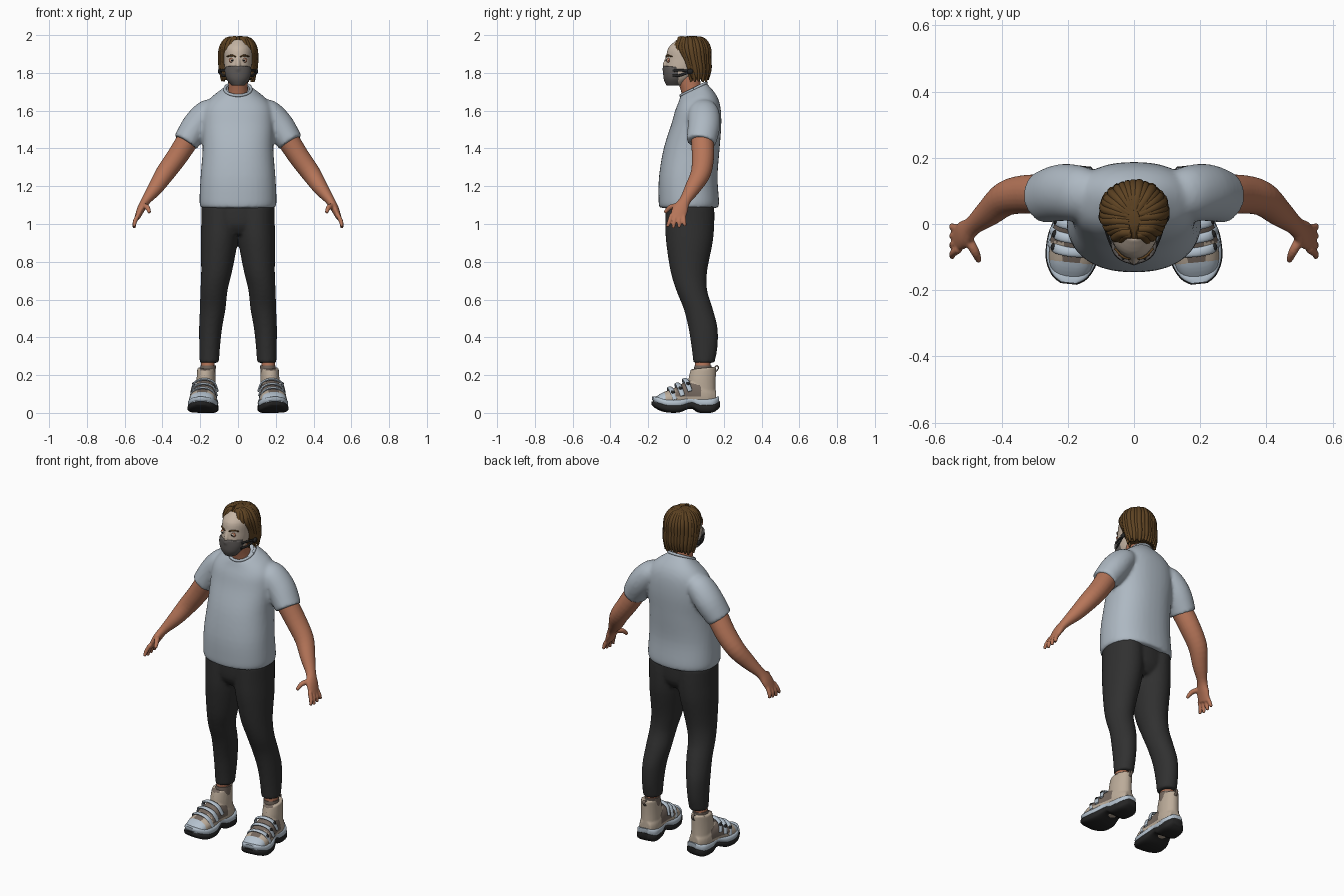
import bpy, bmesh, math, random
from mathutils import Vector, Matrix

random.seed(4)
if "Cube" in bpy.data.objects:
    bpy.data.objects.remove(bpy.data.objects["Cube"])

X, Y, Z = Vector((1, 0, 0)), Vector((0, 1, 0)), Vector((0, 0, 1))


def colour(name, r, g, b):
    m = bpy.data.materials.new(name)
    m.use_nodes = True
    m.diffuse_color = (r, g, b, 1)
    bsdf = m.node_tree.nodes["Principled BSDF"]
    bsdf.inputs["Base Color"].default_value = (r, g, b, 1)
    bsdf.inputs["Roughness"].default_value = 0.8
    return m


SHIRT = colour("shirt_grey", .42, .48, .54)
TROUSER = colour("charcoal", .03, .03, .03)
SKIN = colour("tan_skin", .47, .18, .10)
HAIR = colour("brown_hair", .11, .055, .016)
MASK = colour("mask_grey", .11, .10, .095)
FACE = colour("pale_face", .56, .46, .37)
BEIGE = colour("shoe_beige", .50, .41, .32)
TAUPE = colour("shoe_taupe", .18, .14, .115)
PALE = colour("shoe_pale_blue", .46, .54, .62)
BLACK = colour("sole_black", .018, .018, .018)


def spline(keys, steps):
    """Catmull-Rom interpolation of whole key tuples."""
    out = []
    for i in range(len(keys) - 1):
        a, b, c, d = (keys[max(0, min(len(keys) - 1, i + k))] for k in (-1, 0, 1, 2))
        for s in range(steps):
            t = s / steps
            out.append([.5 * (2*q + (r-p)*t + (2*p-5*q+4*r-w)*t*t + (3*q-p-3*r+w)*t**3)
                        for p, q, r, w in zip(a, b, c, d)])
    return out + [list(keys[-1])]


def loft(bm, keys, ref=X, axis=None, power=2.0, n=24, steps=4, side=1):
    """Skin elliptical rings; each key is x, y, z, radius_u, radius_v, tilt."""
    keys = [tuple(k) + (0,) * (6 - len(k)) for k in keys]
    ks = spline(keys, steps)
    pts = [Vector((side * k[0], k[1], k[2])) for k in ks]
    rings = []
    for i, k in enumerate(ks):
        t = axis or (pts[min(i + 1, len(pts) - 1)] - pts[max(i - 1, 0)]).normalized()
        u = (ref - t * ref.dot(t)).normalized()
        v = t.cross(u)
        ring = []
        for j in range(n):
            a = math.tau * j / n
            c, s = (math.copysign(abs(f) ** (2 / power), f) for f in (math.cos(a), math.sin(a)))
            p = pts[i] + u * c * max(k[3], .001) + v * s * max(k[4], .001)
            p.z += k[5] * s * k[4]
            ring.append(bm.verts.new(p))
        rings.append(ring)
    for r, q in zip(rings, rings[1:]):
        for j in range(n):
            bm.faces.new((r[j], r[(j + 1) % n], q[(j + 1) % n], q[j]))
    bm.faces.new(rings[0][::-1])
    bm.faces.new(rings[-1])


def ball(bm, pos, size):
    m = Matrix.Translation(pos) @ Matrix.Diagonal((*size, 1))
    bmesh.ops.create_uvsphere(bm, u_segments=20, v_segments=12, radius=1, matrix=m)


def part(name, bm, mats, voxel=0, relax=3, rule=None, place=None, mirror=False):
    """Turn a bmesh into an object, optionally fusing overlaps into one skin."""
    bmesh.ops.recalc_face_normals(bm, faces=bm.faces)
    me = bpy.data.meshes.new(name)
    bm.to_mesh(me)
    bm.free()
    ob = bpy.data.objects.new(name, me)
    bpy.context.collection.objects.link(ob)
    if voxel:
        mod = ob.modifiers.new("fuse", 'REMESH')
        mod.mode, mod.voxel_size = 'VOXEL', voxel
        mod = ob.modifiers.new("relax", 'SMOOTH')
        mod.factor, mod.iterations = .5, relax
        dg = bpy.context.evaluated_depsgraph_get()
        me = bpy.data.meshes.new_from_object(ob.evaluated_get(dg))
        ob.modifiers.clear()
        ob.data = me
    me.materials.clear()
    for m in mats:
        me.materials.append(m)
    me.shade_smooth()
    me.set_sharp_from_angle(angle=math.radians(50))
    for p in me.polygons:
        p.material_index = rule(p.center, p.normal) if rule else 0
    if place:
        me.transform(place)
    if mirror:
        ob.modifiers.new("mirror", 'MIRROR').use_mirror_merge = False
    return ob


# Shirt: torso and both sleeves in one skin
bm = bmesh.new()
loft(bm, [(0, .015, 1.085, .196, .155), (0, .015, 1.12, .204, .16), (0, .012, 1.25, .198, .155),
          (0, .03, 1.4, .187, .148), (0, .055, 1.53, .19, .132), (0, .062, 1.61, .182, .12, .1),
          (0, .06, 1.66, .15, .102, .2), (0, .045, 1.7, .095, .077, .4),
          (0, .04, 1.715, .068, .067, .5)], axis=Z, power=2.3, n=40)
for s in (1, -1):
    loft(bm, [(.11, .09, 1.62, .06, .045), (.16, .093, 1.59, .082, .07), (.22, .095, 1.52, .086, .077),
              (.278, .08, 1.432, .078, .068)], ref=Y, side=s, n=32)
part("shirt", bm, [SHIRT], voxel=.01, relax=5)

# Ribbed collar
bm = bmesh.new()
loft(bm, [(.07 * math.cos(a), .04 + .068 * math.sin(a), 1.714 + .034 * math.sin(a), .008, .008)
          for a in (math.tau * i / 16 for i in range(17))], ref=Z, n=8, steps=2)
part("collar", bm, [SHIRT])

# Trousers
bm = bmesh.new()
loft(bm, [(0, .02, .945, .12, .09), (0, .02, 1.0, .188, .122), (0, .02, 1.1, .19, .128)], axis=Z, n=40)
for s in (1, -1):
    loft(bm, [(.152, .095, .265, .051, .056), (.15, .098, .35, .055, .069), (.145, .09, .45, .061, .077),
              (.134, .065, .55, .068, .077), (.127, .03, .65, .072, .082), (.113, .015, .75, .082, .097),
              (.1, .018, .9, .097, .123), (.095, .02, 1.0, .1, .13), (.095, .02, 1.1, .1, .13)],
         axis=Z, side=s, n=32)
part("trousers", bm, [TROUSER], voxel=.01)

# Arms with hands, thumb and four fingers
bm = bmesh.new()
loft(bm, [(.25, .085, 1.47, .06, .06), (.32, .09, 1.36, .059, .056), (.385, .078, 1.27, .053, .051),
          (.438, .035, 1.19, .042, .04), (.487, -.005, 1.125, .03, .025), (.513, -.03, 1.08, .042, .021),
          (.535, -.045, 1.03, .04, .014)], ref=Y)
for i in range(4):
    y = -.076 + .021 * i
    drop = .008 * abs(i - 1.3)
    loft(bm, [(.528, y, 1.05, .012, .012), (.546, y - .012 + .005 * i, 1.012, .0115, .0115),
              (.55, y - .024 + .011 * i, .975 + drop, .008, .008)], ref=Y, n=12)
loft(bm, [(.508, -.035, 1.095, .015, .015), (.482, -.08, 1.09, .014, .014),
          (.468, -.112, 1.06, .009, .009)], ref=Z, n=12)
part("arms", bm, [SKIN], voxel=.005, relax=2, mirror=True)

# Bare ankles and socks
for name, mat, lo, hi, r in (("ankles", SKIN, .18, .3, .036), ("socks", TAUPE, .17, .252, .041)):
    bm = bmesh.new()
    loft(bm, [(.162, .088, lo, r, r + .006), (.158, .09, hi, r, r + .005)], axis=Z)
    part(name, bm, [mat], mirror=True)

# Shoes, shaped toe-forward and then turned slightly outward
PLACE = Matrix.Translation((.178, 0, 0)) @ Matrix.Rotation(math.radians(6), 4, 'Z')


def shoe_paint(c, n):
    if c.y < -.115:
        return 2
    if abs(c.x) < .028 and n.z > .3 and c.y < .05:
        return 1
    if -.06 < c.y < .075 and .085 < c.z < .165 - .3 * abs(c.y):
        return 1
    return 0


bm = bmesh.new()
loft(bm, [(0, .158, .08, .035, .04), (0, .11, .085, .055, .065), (0, .02, .095, .06, .075),
          (0, -.06, .077, .07, .056), (0, -.13, .063, .064, .042), (0, -.172, .053, .04, .022)],
     ref=X, axis=-Y, power=2.4)
loft(bm, [(0, .095, .08, .052, .065), (0, .085, .16, .051, .073), (0, .093, .238, .047, .068, .1)], axis=Z)
part("shoe_uppers", bm, [BEIGE, TAUPE, PALE], voxel=.006, rule=shoe_paint, place=PLACE, mirror=True)

SOLE = [(.177, .045, .03, .018), (.14, .028, .06, .026), (.07, .028, .062, .027), (.025, .042, .06, .018),
        (-.04, .026, .078, .024), (-.11, .027, .078, .023), (-.16, .042, .055, .018), (-.182, .052, .025, .009)]
for name, mat, lift, grow in (("outsoles", BLACK, 0, 1), ("midsoles", PALE, .025, .98)):
    bm = bmesh.new()
    loft(bm, [(0, y * grow, z + lift, w * grow, h) for y, z, w, h in SOLE], axis=-Y, power=3.5)
    part(name, bm, [mat], place=PLACE, mirror=True)

# Instep straps, their buckles and the heel pull loop
straps, buckles = bmesh.new(), bmesh.new()
for y, z in ((-.08, .125), (-.04, .146), (0, .17)):
    loft(straps, [(-.07, y + .015, z - .055, .012, .005), (-.05, y, z - .008, .014, .006),
                  (0, y - .006, z + .008, .014, .007), (.05, y, z - .008, .014, .006),
                  (.07, y + .015, z - .055, .012, .005)], ref=Y, n=12)
    ball(buckles, (.057, y + .004, z - .016), (.009, .012, .01))
part("shoe_straps", straps, [PALE], place=PLACE, mirror=True)
part("strap_buckles", buckles, [BLACK], place=PLACE, mirror=True)
bm = bmesh.new()
loft(bm, [(0, .15, .21, .009, .003), (0, .172, .235, .009, .003), (0, .165, .25, .009, .003),
          (0, .145, .235, .009, .003)], n=10)
part("heel_loops", bm, [TAUPE], place=PLACE, mirror=True)

# Neck
bm = bmesh.new()
loft(bm, [(0, .045, 1.66, .058, .06), (0, .028, 1.71, .052, .056), (0, .01, 1.78, .052, .062)], axis=Z)
part("neck", bm, [SKIN])

# Head with nose and brow
bm = bmesh.new()
loft(bm, [(0, -.055, 1.737, .035, .04), (0, -.04, 1.77, .058, .072), (0, -.02, 1.82, .07, .092),
          (0, -.004, 1.87, .075, .102), (0, .005, 1.93, .075, .1), (0, .015, 1.975, .05, .065)], axis=Z, n=32)
loft(bm, [(0, -.095, 1.885, .009, .012), (0, -.11, 1.85, .012, .012), (0, -.11, 1.83, .014, .012)], axis=Z, n=12)
part("head", bm, [FACE], voxel=.005)

# Face mask with side straps
bm = bmesh.new()
loft(bm, [(0, -.062, 1.733, .035, .042), (0, -.062, 1.765, .06, .056), (0, -.062, 1.8, .07, .059),
          (0, -.062, 1.832, .068, .058, -.1)], axis=Z, n=32)
ball(bm, (0, -.108, 1.82), (.02, .017, .022))
part("face_mask", bm, [MASK], voxel=.005)
bm = bmesh.new()
for z in (1.785, 1.812):
    loft(bm, [(.066, -.07, z, .007, .004), (.082, -.03, z + .002, .007, .004),
              (.095, .025, 1.808, .007, .004)], ref=Z, n=10)
ball(bm, (.098, .022, 1.808), (.009, .016, .014))
part("mask_straps", bm, [BLACK], mirror=True)

# Eyes and eyebrows
for name, mat, y, r in (("eyelids", SKIN, -.092, .017), ("eyes", FACE, -.096, .011), ("pupils", BLACK, -.101, .0055)):
    bm = bmesh.new()
    ball(bm, (.032, y, 1.866), (r, .008, r * .75))
    part(name, bm, [mat], mirror=True)
bm = bmesh.new()
loft(bm, [(.012, -.106, 1.885, .003, .003), (.034, -.099, 1.893, .005, .004),
          (.058, -.074, 1.886, .003, .003)], ref=Z, n=10)
part("eyebrows", bm, [HAIR], mirror=True)

# Hair: a cap overlaid with locks that fall from the crown
bm = bmesh.new()
loft(bm, [(0, .065, 1.765, .07, .045), (0, .055, 1.82, .082, .064), (0, .042, 1.88, .09, .076),
          (0, .03, 1.94, .088, .088), (0, .025, 1.975, .062, .07), (0, .025, 1.992, .02, .03)], axis=Z, n=32)
part("hair_cap", bm, [HAIR])
bm = bmesh.new()
COUNT = 27
for i in range(COUNT):
    a = math.radians(-62 + 304 * i / (COUNT - 1)) + random.uniform(-.04, .04)
    c, s = math.cos(a), math.sin(a)
    end = 1.762 + random.uniform(-.012, .015)
    front = max(0, -s)
    r = random.uniform(.013, .017)
    loft(bm, [(.015 * c, .02 + .02 * s - .04 * front, 1.982, r * .8, r * .8),
              (.06 * c, .025 + .065 * s, 1.972, r, r),
              (.088 * c, .03 + .088 * s, 1.93, r, r),
              (.092 * c, .04 + .08 * s + .025 * front, 1.87, r, r),
              (.088 * c, .052 + .068 * s + .025 * front, 1.815, r, r),
              (.086 * c, .058 + .058 * s + .02 * front, end, r * .35, r * .35)], ref=Vector((-s, c, .01)), n=10)
part("hair_locks", bm, [HAIR])
